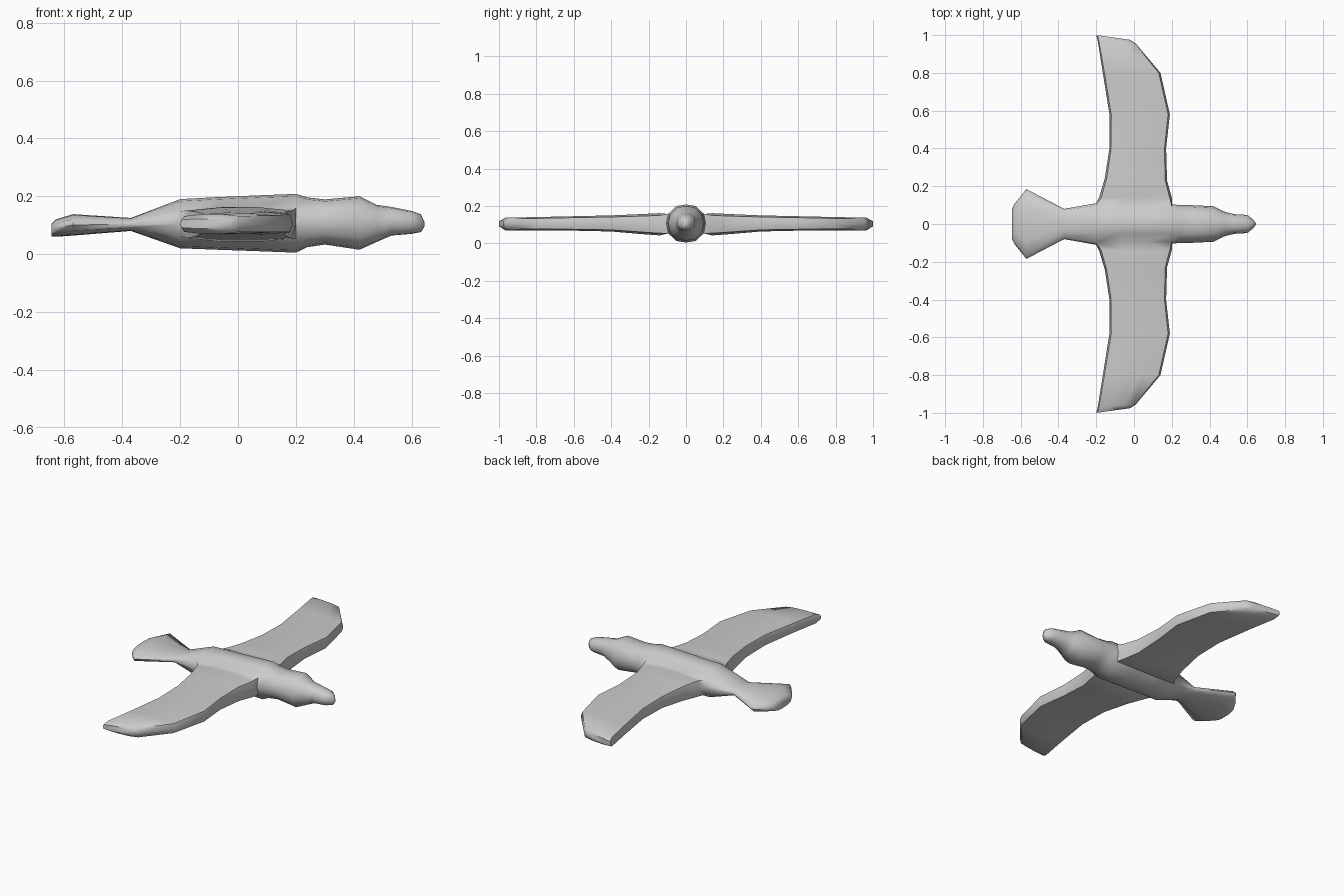
import bpy, bmesh, math

if "Cube" in bpy.data.objects:
    bpy.data.objects.remove(bpy.data.objects["Cube"], do_unlink=True)

grey = bpy.data.materials.new("plain grey")
grey.use_nodes = True
colour = (0.6, 0.6, 0.6, 1)
grey.diffuse_color = colour
grey.node_tree.nodes["Principled BSDF"].inputs["Base Color"].default_value = colour

# Body stations from tail to beak: x, half width, bottom, top
STATIONS = [
    (-.645, .08, .06, .105), (-.63, .11, .06, .12), (-.57, .185, .064, .138),
    (-.37, .08, .08, .125), (-.2, .11, .02, .19), (-.07, .105, .015, .197),
    (.07, .105, .01, .203), (.2, .105, .005, .208), (.24, .1, .024, .196),
    (.3, .1, .033, .189), (.42, .094, .015, .2), (.48, .065, .042, .17),
    (.53, .052, .064, .163), (.6, .048, .07, .149), (.632, .022, .076, .138),
    (.645, .005, .095, .11),
]
ROOT = 4                      # first of the four stations that carry the wings
HALF = [(0, 1), (.5, .96), (.9, .76), (1, .5), (.9, .24), (.5, .04), (0, 0)]
SECTION = HALF + [(-u, v) for u, v in HALF[-2:0:-1]]
SIDES = [(2, 3, 4), (10, 9, 8)]   # upper, middle, lower section points per wing

# Wing stations: y at back, y at front, back x, front x, bottom, top
WING = [
    (.14, .14, -.185, .2, .043, .162), (.24, .23, -.155, .175, .05, .157),
    (.4, .4, -.13, .17, .064, .15), (.58, .58, -.13, .19, .068, .146),
    (.8, .8, -.165, .14, .07, .141), (.97, .955, -.192, .01, .07, .138),
    (1, .975, -.2, -.02, .088, .122),
]
AIRFOIL = [(.03, .9), (.33, 1), (.67, 1), (.97, .9), (1, .5),
           (.97, .1), (.67, 0), (.33, 0), (.03, .1), (0, .5)]

bm = bmesh.new()


def bridge(a, b, skip=()):
    n = len(a)
    for j in range(n):
        if j not in skip:
            k = (j + 1) % n
            bm.faces.new((a[j], a[k], b[k], b[j]))


# Body, head and tail, left open where the wings join
rings = [[bm.verts.new((x, w * u, lo + (hi - lo) * v)) for u, v in SECTION]
         for x, w, lo, hi in STATIONS]
for i in range(len(rings) - 1):
    bridge(rings[i], rings[i + 1], (2, 3, 8, 9) if ROOT <= i < ROOT + 3 else ())
bm.faces.new(rings[0])
bm.faces.new(rings[-1])

# Wings grown from the openings
for sign, (up, mid, low) in zip((1, -1), SIDES):
    span = rings[ROOT:ROOT + 4]
    loop = [r[up] for r in span] + [span[-1][mid]]
    loop += [r[low] for r in reversed(span)] + [span[0][mid]]
    for yb, yf, xb, xf, lo, hi in WING:
        new = [bm.verts.new((xb + (xf - xb) * u, sign * (yb + (yf - yb) * u),
                             lo + (hi - lo) * v)) for u, v in AIRFOIL]
        bridge(loop, new)
        loop = new
    bm.faces.new(loop)

# The shell is turned inward
bmesh.ops.recalc_face_normals(bm, faces=bm.faces)
bmesh.ops.reverse_faces(bm, faces=bm.faces)

mesh = bpy.data.meshes.new("bird")
bm.to_mesh(mesh)
bm.free()
mesh.materials.append(grey)
bird = bpy.data.objects.new("bird", mesh)
bpy.context.collection.objects.link(bird)
bpy.ops.object.select_all(action='DESELECT')
bird.select_set(True)
bpy.context.view_layer.objects.active = bird
bpy.ops.object.shade_smooth_by_angle(angle=math.radians(50))
